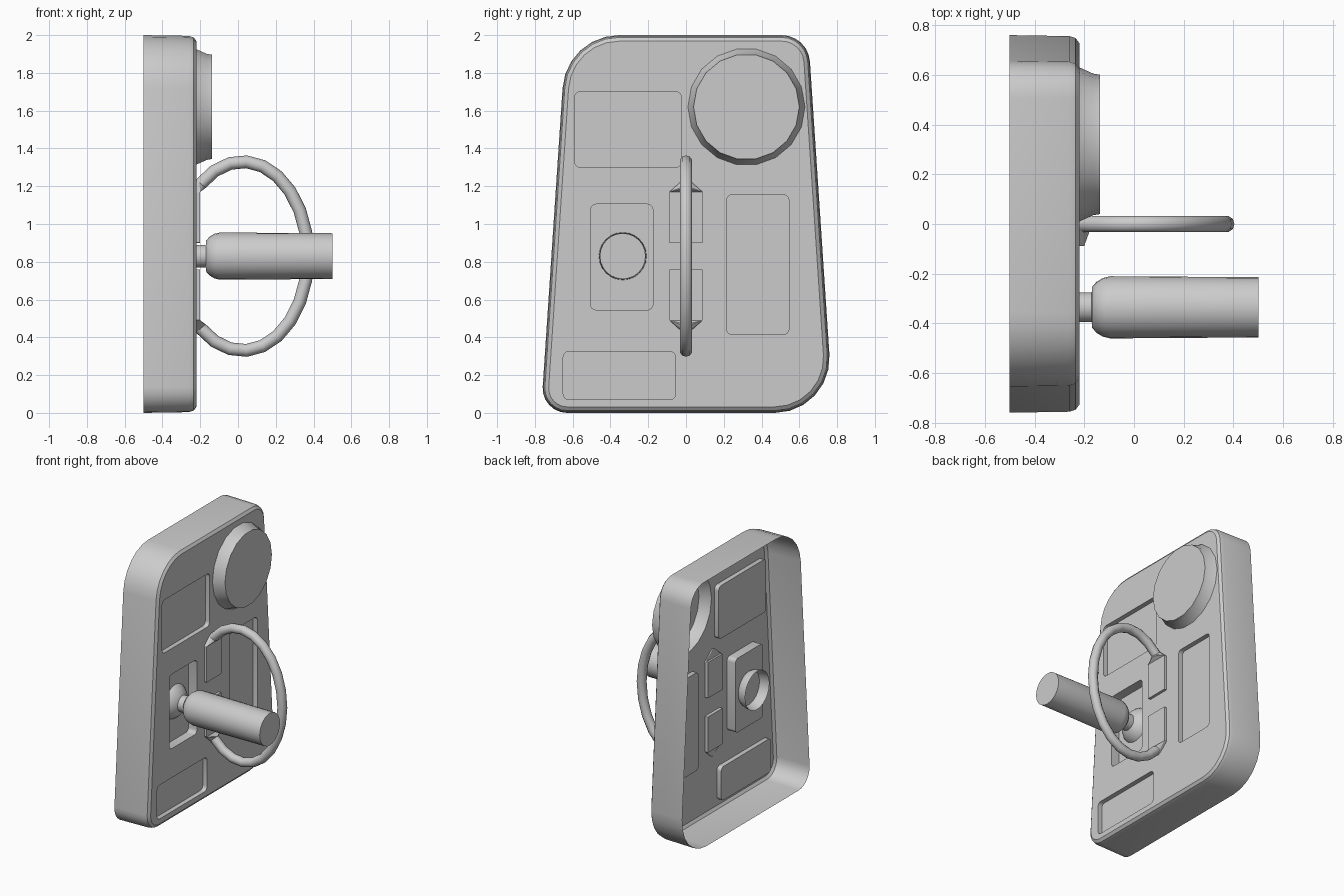
import bpy, bmesh, math
from mathutils import Vector

if "Cube" in bpy.data.objects:
    bpy.data.objects.remove(bpy.data.objects["Cube"])

GREY = (0.6, 0.6, 0.6, 1)
grey = bpy.data.materials.new("plain grey")
grey.use_nodes = True
grey.diffuse_color = GREY
grey.node_tree.nodes["Principled BSDF"].inputs["Base Color"].default_value = GREY


def make_object(name, bm, smooth=None):
    bmesh.ops.recalc_face_normals(bm, faces=bm.faces)
    mesh = bpy.data.meshes.new(name)
    bm.to_mesh(mesh)
    bm.free()
    mesh.materials.append(grey)
    ob = bpy.data.objects.new(name, mesh)
    bpy.context.collection.objects.link(ob)
    if smooth:
        shade(ob, smooth)
    return ob


def shade(ob, degrees):
    bpy.ops.object.select_all(action="DESELECT")
    ob.select_set(True)
    bpy.context.view_layer.objects.active = ob
    bpy.ops.object.shade_smooth_by_angle(angle=math.radians(degrees))


def rounded(corners, radii, inset=0.0, steps=6):
    """Counter-clockwise (y, z) outline with rounded corners, shrunk by inset."""
    pts = []
    for i, (c, r) in enumerate(zip(corners, radii)):
        c = Vector(c)
        a = (Vector(corners[i - 1]) - c).normalized()
        b = (Vector(corners[(i + 1) % len(corners)]) - c).normalized()
        half = a.angle(b) / 2
        centre = c + (a + b).normalized() * r / math.sin(half)
        start = math.atan2(-a.x, a.y) + math.pi
        start = math.atan2(a.x, -a.y)
        sweep = math.pi - 2 * half
        foot = c + a * r / math.tan(half) - centre
        start = math.atan2(foot.y, foot.x)
        for k in range(steps + 1):
            t = start + sweep * k / steps
            pts.append(centre + Vector((math.cos(t), math.sin(t))) * (r - inset))
    return pts


def circle(y, z, r, sides):
    return [Vector((y + r * math.cos(math.tau * k / sides),
                    z + r * math.sin(math.tau * k / sides))) for k in range(sides)]


def loft(layers, cap_start=True, cap_end=True):
    """Skin a stack of (x, outline) layers."""
    bm = bmesh.new()
    rings = [[bm.verts.new((x, p.x, p.y)) for p in pts] for x, pts in layers]
    for lo, hi in zip(rings, rings[1:]):
        for i in range(len(lo)):
            bm.faces.new((lo[i - 1], lo[i], hi[i], hi[i - 1]))
    if cap_start:
        bm.faces.new(rings[0])
    if cap_end:
        bm.faces.new(rings[-1])
    return bm


def rectangle(y0, y1, z0, z1, r):
    return rounded([(y0, z0), (y1, z0), (y1, z1), (y0, z1)], [r] * 4, steps=4)


def combine(target, tool, operation):
    mod = target.modifiers.new("cut", "BOOLEAN")
    mod.operation, mod.solver, mod.object = operation, "EXACT", tool
    bpy.context.view_layer.objects.active = target
    bpy.ops.object.modifier_apply(modifier=mod.name)
    bpy.data.objects.remove(tool)


# Tapered panel with a softened front rim
BACK, FACE = -0.5, -0.22
corners = [(-0.768, 0), (0.78, 0), (0.647, 2), (-0.635, 2)]
radii = [0.13, 0.29, 0.15, 0.3]
rim = [(BACK, 0), (-0.26, 0.004), (-0.235, 0.012), (FACE, 0.032)]
panel = make_object("panel", loft([(x, rounded(corners, radii, d)) for x, d in rim]))

# Round gauge housing, hollow behind
gauge_profile = [(-0.24, 0.31), (FACE, 0.31), (-0.165, 0.285), (-0.137, 0.28)]
gauge = make_object("gauge", loft([(x, circle(0.32, 1.62, r, 18)) for x, r in gauge_profile]))
combine(panel, gauge, "UNION")

# Recessed pockets: y range, z range, depth
pockets = [
    (-0.59, -0.025, 1.30, 1.70, 0.035),
    (-0.505, -0.175, 0.545, 1.105, 0.07),
    (-0.65, -0.055, 0.07, 0.325, 0.035),
    (0.215, 0.545, 0.415, 1.155, 0.035),
]
for y0, y1, z0, z1, depth in pockets:
    outline = rectangle(y0, y1, z0, z1, 0.03)
    cutter = make_object("pocket_cutter", loft([(FACE - depth, outline), (0, outline)]))
    cutter.hide_render = True
    combine(panel, cutter, "DIFFERENCE")

# Open the back so the panel is a thin shell
bm = bmesh.new()
bm.from_mesh(panel.data)
bmesh.ops.delete(bm, geom=[f for f in bm.faces if f.calc_center_median().x < BACK + 0.001],
                 context="FACES")
bm.to_mesh(panel.data)
bm.free()
shade(panel, 28)

# Ball socket dome, open behind
LEVER_Y, LEVER_Z = -0.335, 0.83
DOME_X, DOME_R = -0.36, 0.145
angles = [math.radians(a) for a in range(0, 90, 11)]
dome = loft([(DOME_X + DOME_R * math.sin(a), circle(LEVER_Y, LEVER_Z, DOME_R * math.cos(a), 24))
             for a in angles], cap_start=False)
make_object("lever_socket", dome, 40)

# Lever stem and grip
lever_profile = [(-0.25, 0.06), (-0.17, 0.06), (-0.168, 0.083), (-0.15, 0.103),
                 (-0.125, 0.118), (-0.095, 0.125), (0.5, 0.121)]
make_object("lever", loft([(x, circle(LEVER_Y, LEVER_Z, r, 24)) for x, r in lever_profile]), 40)

# Loop handle: an open elliptical tube standing out from the panel
MID_Z, TUBE = 0.83, 0.034
LIMIT = math.radians(130)
STEPS, SIDES = 18, 10
bm = bmesh.new()
rings = []
for k in range(STEPS + 1):
    t = -LIMIT + 2 * LIMIT * k / STEPS
    centre = Vector((0.025 + 0.345 * math.cos(t), 0, MID_Z + 0.5 * math.sin(t)))
    out = Vector((0.5 * math.cos(t), 0, 0.345 * math.sin(t))).normalized()
    rings.append([bm.verts.new(centre + out * TUBE * math.cos(a) + Vector((0, TUBE * math.sin(a), 0)))
                  for a in (math.tau * j / SIDES for j in range(SIDES))])
for lo, hi in zip(rings, rings[1:]):
    for i in range(SIDES):
        bm.faces.new((lo[i - 1], lo[i], hi[i], hi[i - 1]))
ends = [[v.co.copy() for v in rings[0]], [v.co.copy() for v in rings[-1]]]
make_object("loop_handle", bm, 40)

# Mounting plates and flared feet at both handle ends
PLATE_X, HALF = -0.2, 0.088
for name, side, end in (("lower", -1, ends[0]), ("upper", 1, ends[1])):
    za, zb = sorted((MID_Z + side * 0.07, MID_Z + side * 0.34))
    outline = rectangle(-HALF, HALF, za, zb, 0.004)
    make_object(name + "_handle_plate", loft([(-0.245, outline), (PLATE_X, outline)]))
    bm = bmesh.new()
    for x in (FACE - 0.01, PLATE_X):
        for y in (-HALF, HALF):
            bm.verts.new((x, y, MID_Z + side * 0.34))
    for p in end:
        bm.verts.new(p)
    bmesh.ops.convex_hull(bm, input=bm.verts)
    make_object(name + "_handle_foot", bm)
